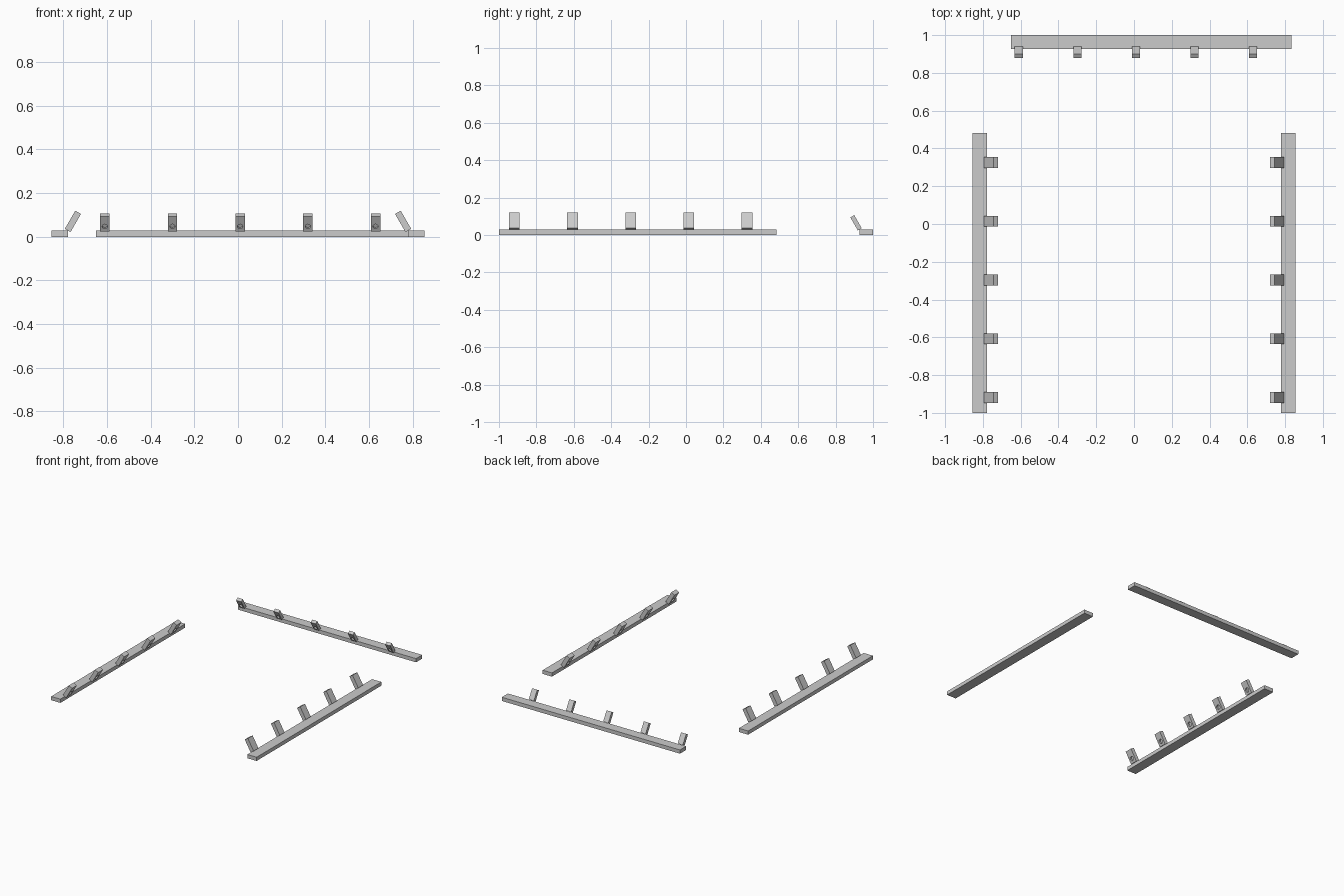
import bpy, math

if "Cube" in bpy.data.objects:
    bpy.data.objects.remove(bpy.data.objects["Cube"])

TILT = math.radians(30)


def box(name, x0, x1, y0, y1, z0, z1):
    bpy.ops.mesh.primitive_cube_add(size=1, location=((x0 + x1) / 2, (y0 + y1) / 2, (z0 + z1) / 2))
    ob = bpy.context.object
    ob.name = name
    ob.scale = (x1 - x0, y1 - y0, z1 - z0)
    bpy.ops.object.transform_apply(location=False, rotation=False, scale=True)
    return ob


def hook_mesh(name, thick, width, length, radius):
    """Upright block, inner face towards +x, with a round recess in that face."""
    block = box(name, -thick / 2, thick / 2, -width / 2, width / 2, -length / 2, length / 2)
    bpy.ops.mesh.primitive_cylinder_add(vertices=16, radius=radius, depth=thick,
                                        location=(thick / 2, 0, -0.17 * length),
                                        rotation=(0, math.pi / 2, 0))
    cutter = bpy.context.object
    cutter.hide_render = True
    mod = block.modifiers.new("recess", 'BOOLEAN')
    mod.operation = 'DIFFERENCE'
    mod.solver = 'EXACT'
    mod.object = cutter
    deps = bpy.context.evaluated_depsgraph_get()
    mesh = bpy.data.meshes.new_from_object(block.evaluated_get(deps))
    bpy.data.objects.remove(cutter)
    bpy.data.objects.remove(block)
    return mesh


def place(name, mesh, loc, turn):
    ob = bpy.data.objects.new(name, mesh)
    ob.location = loc
    ob.rotation_euler = (0, TILT, turn)
    bpy.context.collection.objects.link(ob)


# Flat rails: two sides and the back
box("left_rail", -0.855, -0.778, -1.0, 0.483, 0, 0.028)
box("right_rail", 0.778, 0.855, -1.0, 0.483, 0, 0.028)
box("back_rail", -0.65, 0.833, 0.927, 1.0, 0, 0.028)

# Blocks leaning inwards from each rail
side_mesh = hook_mesh("side_block", 0.030, 0.057, 0.096, 0.016)
back_mesh = hook_mesh("back_block", 0.024, 0.043, 0.080, 0.012)
for i in range(5):
    y = -0.918 + 0.311 * i
    place(f"left_block_{i + 1}", side_mesh, (-0.756, y, 0.0705), 0)
    place(f"right_block_{i + 1}", side_mesh, (0.756, y, 0.0705), math.pi)
    place(f"back_block_{i + 1}", back_mesh, (-0.610 + 0.310 * i, 0.909, 0.065), -math.pi / 2)
